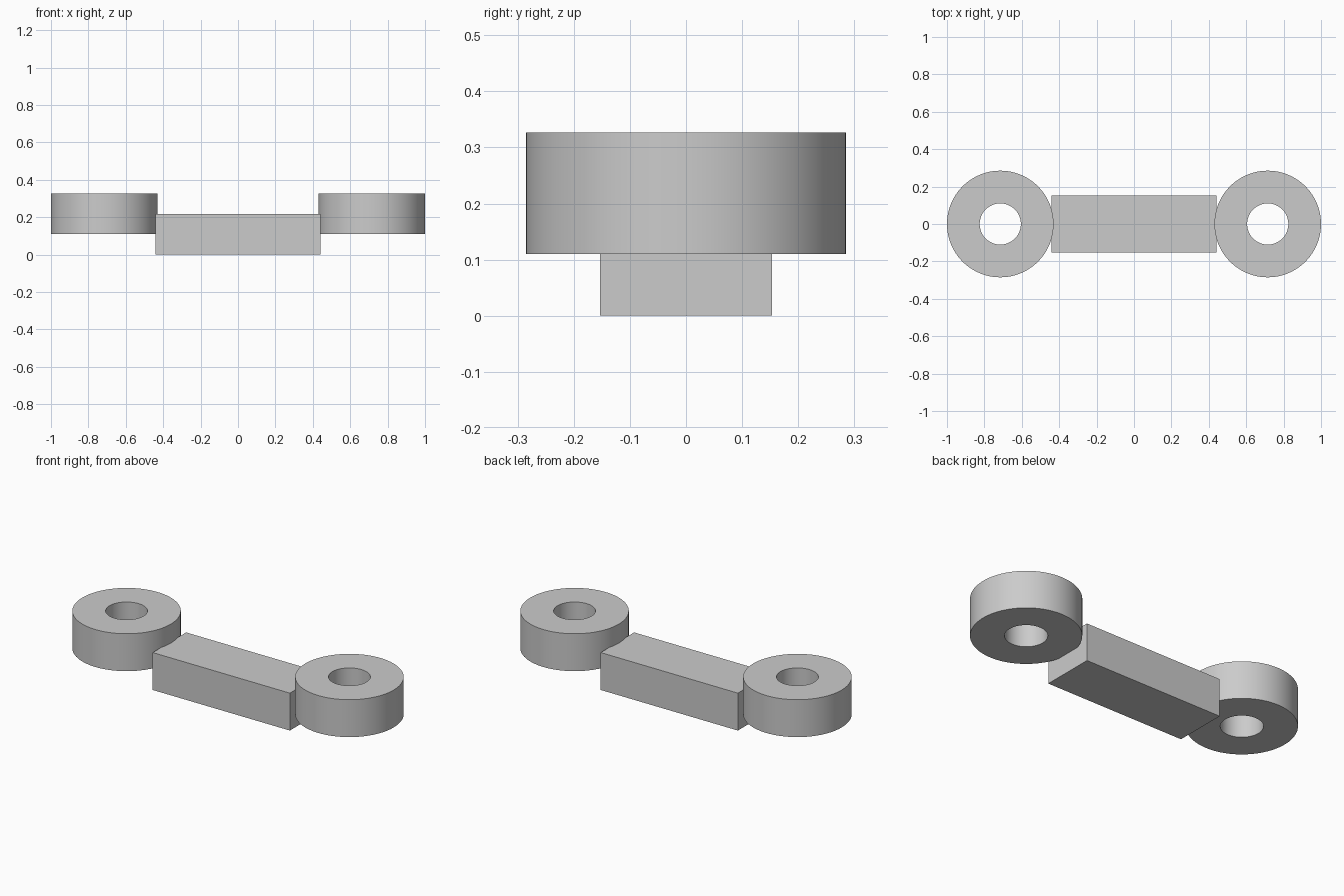
import bpy
import bmesh
import math

RING_X, OUTER, HOLE = 0.715, 0.285, 0.11
RING_BOTTOM, RING_TOP = 0.11, 0.327
SEGMENTS = 96

cube = bpy.data.objects.get("Cube")
if cube:
    bpy.data.objects.remove(cube, do_unlink=True)

grey = bpy.data.materials.new("light_grey")
grey.use_nodes = True
grey.diffuse_color = (0.6, 0.6, 0.6, 1)
grey.node_tree.nodes["Principled BSDF"].inputs["Base Color"].default_value = (0.6, 0.6, 0.6, 1)


def add_object(name, bm):
    bmesh.ops.recalc_face_normals(bm, faces=bm.faces)
    mesh = bpy.data.meshes.new(name)
    bm.to_mesh(mesh)
    bm.free()
    mesh.materials.append(grey)
    obj = bpy.data.objects.new(name, mesh)
    bpy.context.collection.objects.link(obj)
    return obj


def ring(name, x):
    """Lathe a rectangular section into a thick ring with a through hole."""
    bm = bmesh.new()
    section = [(HOLE, RING_BOTTOM), (OUTER, RING_BOTTOM), (OUTER, RING_TOP), (HOLE, RING_TOP)]
    verts = [bm.verts.new((x + r, 0, z)) for r, z in section]
    edges = [bm.edges.new((verts[i - 1], verts[i])) for i in range(4)]
    bmesh.ops.spin(bm, geom=verts + edges, cent=(x, 0, 0), axis=(0, 0, 1),
                   angle=math.tau, steps=SEGMENTS, use_merge=True)
    bmesh.ops.remove_doubles(bm, verts=bm.verts, dist=0.0001)
    obj = add_object(name, bm)
    bpy.ops.object.select_all(action="DESELECT")
    obj.select_set(True)
    bpy.context.view_layer.objects.active = obj
    bpy.ops.object.shade_smooth_by_angle(angle=math.radians(30))


# End rings
ring("left_ring", RING_X)
ring("right_ring", -RING_X)

# Connecting bar, set lower than the rings and just entering their rims
bm = bmesh.new()
bmesh.ops.create_cube(bm, size=1)
bmesh.ops.scale(bm, vec=(0.88, 0.306, 0.217), verts=bm.verts)
bmesh.ops.translate(bm, vec=(0, 0, 0.1085), verts=bm.verts)
add_object("connecting_bar", bm)
